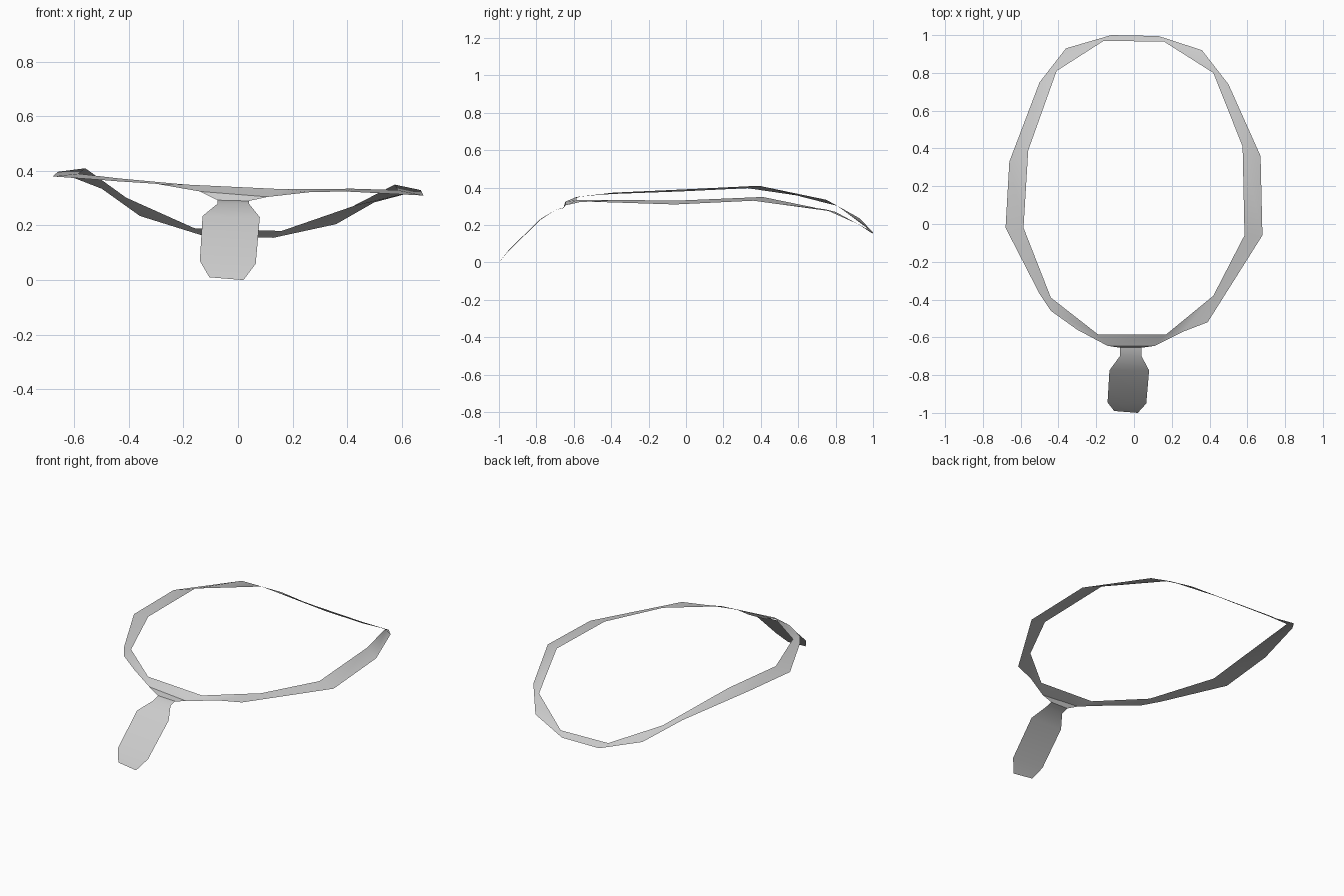
import bpy
import bmesh
import math

default_cube = bpy.data.objects.get("Cube")
if default_cube:
    bpy.data.objects.remove(default_cube, do_unlink=True)


def make_material(name, colour):
    material = bpy.data.materials.new(name)
    material.use_nodes = True
    material.diffuse_color = colour
    shader = next(node for node in material.node_tree.nodes if node.type == "BSDF_PRINCIPLED")
    shader.inputs["Base Color"].default_value = colour
    return material


def make_ribbon(name, first_edge, second_edge, material, closed=False, smooth_angle=30):
    """Thin sheet spanning two edges; a repeated point makes a triangle."""
    mesh = bpy.data.meshes.new(name)
    bm = bmesh.new()
    pairs = [(bm.verts.new(a), bm.verts.new(b)) for a, b in zip(first_edge, second_edge)]
    followers = pairs[1:] + pairs[:1] if closed else pairs[1:]
    for (a, b), (c, d) in zip(pairs, followers):
        bm.faces.new((a, b, d, c))
    bmesh.ops.remove_doubles(bm, verts=bm.verts, dist=0.001)
    bm.normal_update()
    if sum(face.normal.z for face in bm.faces) < 0:
        bmesh.ops.reverse_faces(bm, faces=bm.faces)
    bm.to_mesh(mesh)
    bm.free()
    mesh.materials.append(material)
    ribbon = bpy.data.objects.new(name, mesh)
    bpy.context.collection.objects.link(ribbon)
    bpy.ops.object.select_all(action="DESELECT")
    ribbon.select_set(True)
    bpy.context.view_layer.objects.active = ribbon
    bpy.ops.object.shade_smooth_by_angle(angle=math.radians(smooth_angle))
    return ribbon


grey = make_material("light grey", (0.6, 0.6, 0.6, 1))

# Neck band: each inner corner with the outer corners it fans out to,
# running from the back along the left side, the front and the right side
band_corners = [
    ((.16, .965, .18), [(.13, .995, .155)]),
    ((.42, .8, .27), [(.36, .92, .205), (.5, .74, .285)]),
    ((.575, .41, .35), [(.67, .36, .33)]),
    ((.585, -.06, .33), [(.68, -.06, .31)]),
    ((.42, -.38, .335), [(.39, -.52, .325)]),
    ((.17, -.585, .333), [(.26, -.57, .322), (.11, -.645, .305)]),
    ((-.19, -.585, .35), [(-.14, -.645, .325), (-.3, -.56, .353)]),
    ((-.44, -.39, .373), [(-.44, -.46, .362), (-.5, -.37, .367)]),
    ((-.585, -.02, .39), [(-.68, -.02, .38)]),
    ((-.56, .39, .41), [(-.66, .33, .397)]),
    ((-.41, .81, .302), [(-.5, .75, .335), (-.36, .93, .235)]),
    ((-.16, .97, .19), [(-.12, 1, .16)]),
]
inner_edge = [inner for inner, fan in band_corners for corner in fan]
outer_edge = [corner for inner, fan in band_corners for corner in fan]
make_ribbon("neck_band", inner_edge, outer_edge, grey, closed=True)

# Hanging tag: a narrow neck that widens to a plate with cut corners
tag_right = [(-.14, -.645, .325), (-.075, -.655, .293), (-.075, -.7, .28),
             (-.13, -.775, .235), (-.14, -.945, .07), (-.105, -.99, .01)]
tag_left = [(.11, -.645, .305), (.04, -.655, .29), (.04, -.7, .28),
            (.08, -.775, .23), (.065, -.95, .06), (.02, -1, 0)]
make_ribbon("hanging_tag", tag_right, tag_left, grey)
